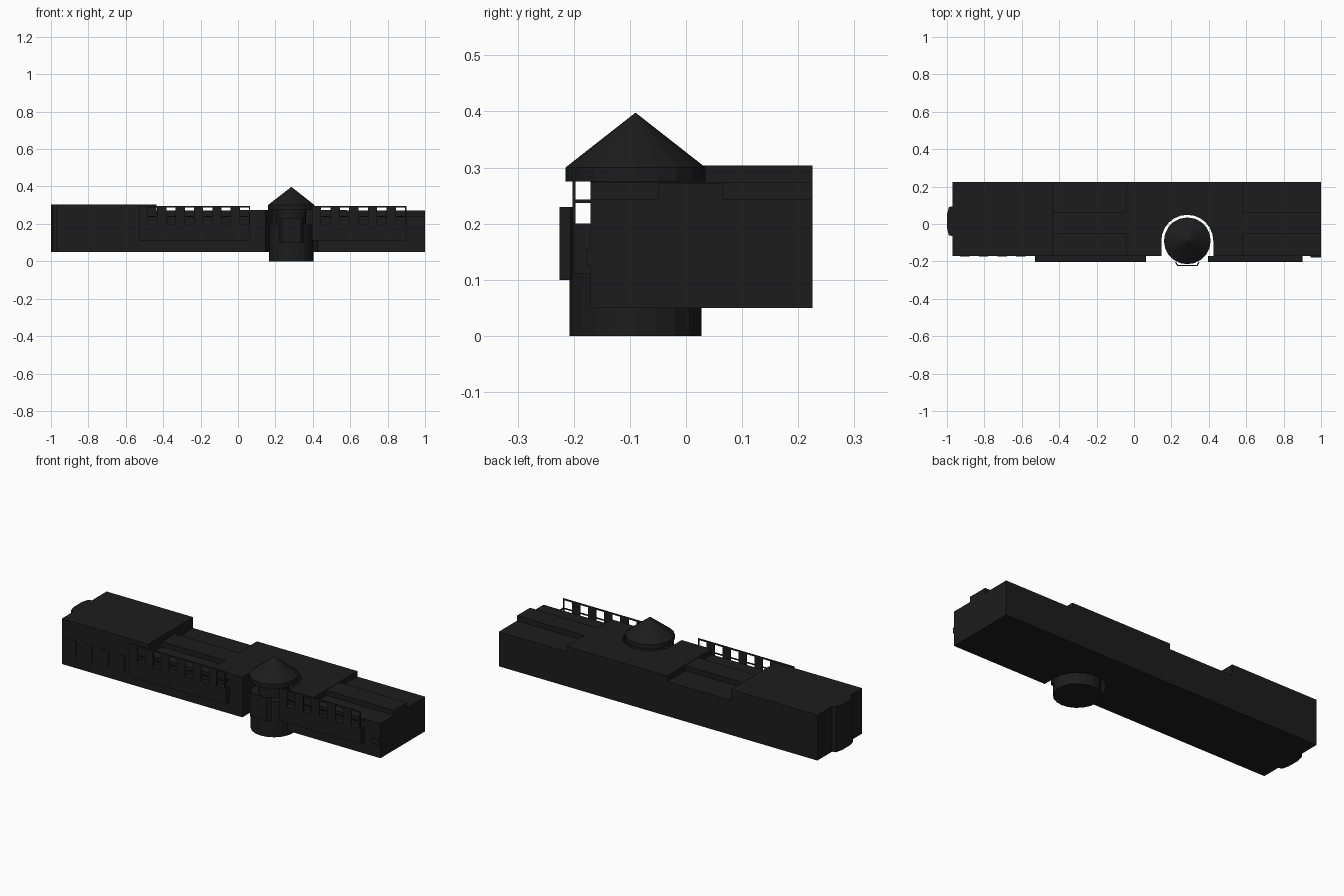
import bpy, bmesh, math

if "Cube" in bpy.data.objects:
    bpy.data.objects.remove(bpy.data.objects["Cube"])

black = bpy.data.materials.new("black")
black.diffuse_color = (0.012, 0.012, 0.012, 1)
black.use_nodes = True
black.node_tree.nodes["Principled BSDF"].inputs["Base Color"].default_value = black.diffuse_color
TX, TY = 0.285, -0.09          # tower centre
FRONT, BACK = -0.17, 0.225     # main wall planes


def finish(name, bm):
    bmesh.ops.recalc_face_normals(bm, faces=bm.faces[:])
    me = bpy.data.meshes.new(name)
    bm.to_mesh(me)
    bm.free()
    me.materials.append(black)
    ob = bpy.data.objects.new(name, me)
    bpy.context.collection.objects.link(ob)
    return ob


def add_prism(bm, pts, z0, z1):
    f = bm.faces.new([bm.verts.new((x, y, z0)) for x, y in pts])
    new = bmesh.ops.extrude_face_region(bm, geom=[f], use_keep_orig=True)["geom"]
    for v in new:
        if isinstance(v, bmesh.types.BMVert):
            v.co.z = z1


def prism(name, pts, z0, z1):
    bm = bmesh.new()
    add_prism(bm, pts, z0, z1)
    return finish(name, bm)


def rect(x0, x1, y0, y1):
    return [(x0, y0), (x1, y0), (x1, y1), (x0, y1)]


def boxes(name, items):
    bm = bmesh.new()
    for x0, x1, y0, y1, z0, z1 in items:
        add_prism(bm, rect(x0, x1, y0, y1), z0, z1)
    return finish(name, bm)


def lathe(name, profile, n=20):
    bm = bmesh.new()
    vs = [bm.verts.new((TX + r, TY, z)) for r, z in profile]
    es = [bm.edges.new(p) for p in zip(vs, vs[1:])]
    bmesh.ops.spin(bm, geom=vs + es, cent=(TX, TY, 0), axis=(0, 0, 1),
                   angle=2 * math.pi, steps=n, use_merge=True)
    bmesh.ops.remove_doubles(bm, verts=bm.verts[:], dist=1e-5)
    return finish(name, bm)


def notched(x0, x1, r=0.139, n=12):
    # rectangle with a round-ended recess for the tower
    arc = [(TX - r * math.cos(math.pi * i / n), TY + r * math.sin(math.pi * i / n))
           for i in range(n + 1)]
    return [(x0, FRONT), (TX - r, FRONT)] + arc + [(TX + r, FRONT), (x1, FRONT),
                                                   (x1, BACK), (x0, BACK)]


# main building masses
prism("main_building", notched(-0.97, 1.0), 0.05, 0.243)
prism("middle_roof_block", notched(-0.04, 0.58), 0.243, 0.274)
prism("left_roof_block", rect(-0.97, -0.435, FRONT, BACK), 0.243, 0.304)
boxes("roof_ridges", [(-0.435, -0.04, -0.05, 0.065, 0.243, 0.272),
                      (0.58, 1.0, -0.05, 0.065, 0.243, 0.272)])

# faceted bay on the left end
prism("end_bay", [(-0.97, -0.065), (-0.99, -0.06), (-1.0, -0.02), (-1.0, 0.05),
                  (-0.99, 0.09), (-0.97, 0.095)], 0.05, 0.304)


# front galleries with open parapet frames
def gallery(side, x0, x1, n):
    boxes(side + "_gallery", [(x0, x1, -0.2, FRONT, 0.11, 0.2)])
    y0, y1 = -0.202, -0.197
    parts = [(x0, x1, y0, y1, 0.287, 0.295), (x0, x1, y0, y1, 0.237, 0.243)]
    step = (x1 - x0 - 0.006) / n
    for i in range(n):
        parts.append((x0 + i * step, x0 + i * step + step * 0.5, y0, y1, 0.2, 0.287))
    parts.append((x1 - 0.006, x1, y0, y1, 0.2, 0.287))
    for x in (x0, x1 - 0.006):
        parts.append((x, x + 0.006, y1, FRONT, 0.237, 0.243))
    boxes(side + "_parapet_frame", parts)


gallery("left", -0.53, 0.065, 6)
gallery("right", 0.395, 0.9, 5)

# shallow window frames and a small wall plate
boxes("front_windows", [(x, x + 0.05, FRONT - 0.004, FRONT, 0.11, 0.2)
                        for x in (-0.93, -0.83, -0.73, -0.63)])
boxes("wall_plate", [(0.945, 1.0, -0.178, FRONT, 0.125, 0.155)])

# round tower
lathe("tower_base", [(0, 0), (0.118, 0), (0.118, 0.2), (0, 0.2)])
lathe("tower_upper_room", [(0, 0.2), (0.079, 0.2), (0.079, 0.276), (0, 0.276)])
lathe("tower_roof", [(0, 0.275), (0.125, 0.275), (0.125, 0.3), (0, 0.398)])

# curved screen at the tower front
outer = [(-0.066, -0.206), (-0.053, -0.225), (0.053, -0.225), (0.066, -0.206)]
inner = [(0.06, -0.202), (0.05, -0.219), (-0.05, -0.219), (-0.06, -0.202)]
prism("tower_screen", [(TX + x, y) for x, y in outer + inner], 0.1, 0.23)
